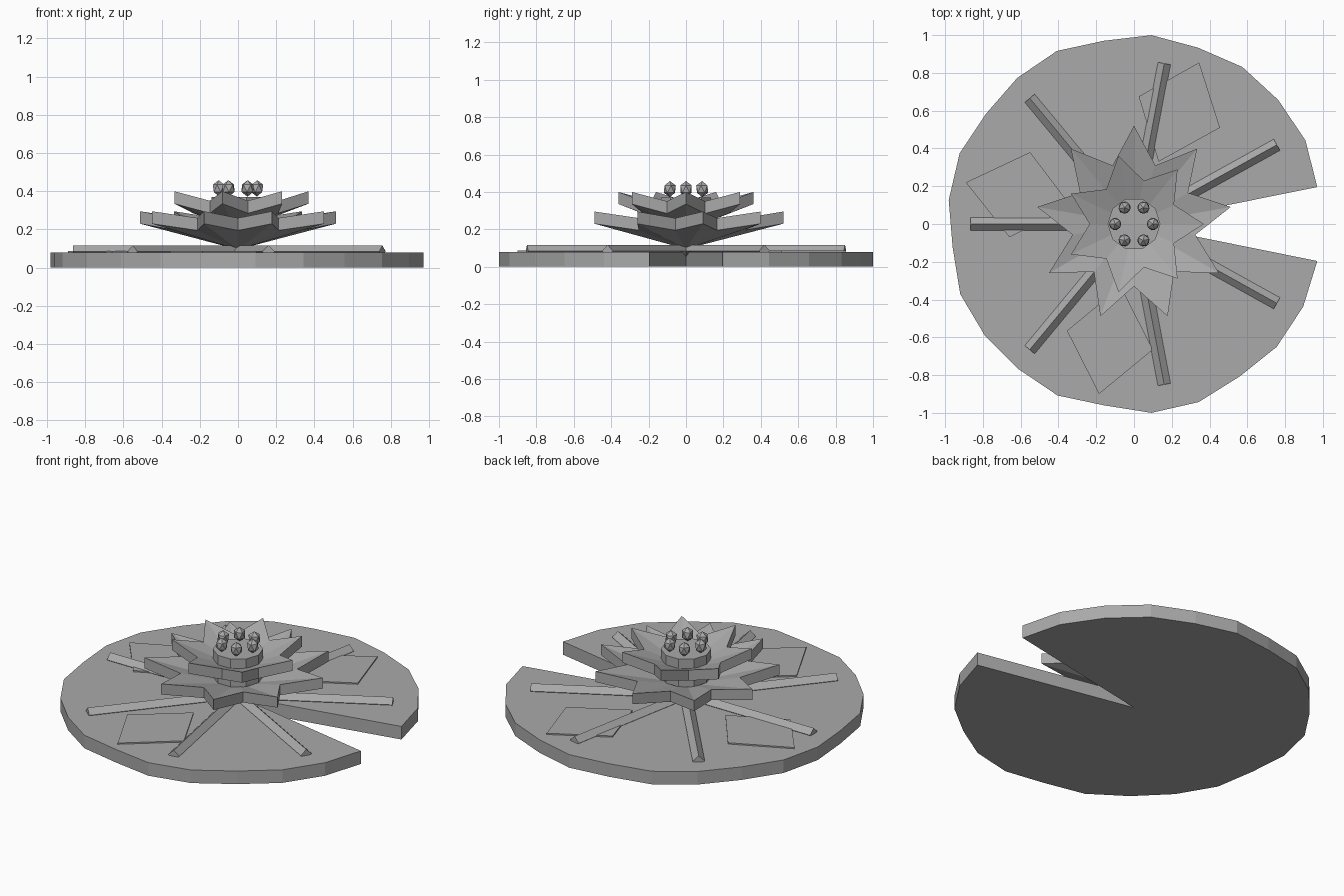
import bpy, bmesh
from math import sin, cos, pi, radians

cube = bpy.data.objects.get("Cube")
if cube:
    bpy.data.objects.remove(cube)

grey = bpy.data.materials.new("stone_grey")
grey.use_nodes = True
GREY = (0.4, 0.4, 0.4, 1)
grey.diffuse_color = GREY
grey.node_tree.nodes["Principled BSDF"].inputs["Base Color"].default_value = GREY


def polar(r, angle, z):
    return (r * cos(angle), r * sin(angle), z)


def finish(bm, name):
    bmesh.ops.recalc_face_normals(bm, faces=bm.faces)
    mesh = bpy.data.meshes.new(name)
    bm.to_mesh(mesh)
    bm.free()
    mesh.materials.append(grey)
    obj = bpy.data.objects.new(name, mesh)
    bpy.context.collection.objects.link(obj)
    return obj


def prism(name, outline, z0, z1):
    """Extrude a flat outline straight up."""
    bm = bmesh.new()
    face = bm.faces.new([bm.verts.new((x, y, z0)) for x, y in outline])
    top = bmesh.ops.extrude_face_region(bm, geom=[face])["geom"]
    for v in top:
        if isinstance(v, bmesh.types.BMVert):
            v.co.z = z1
    return finish(bm, name)


def star(name, petals, start, tip, valley, middle, thick):
    """Cupped star; tip and valley are (radius, height) pairs."""
    bm = bmesh.new()
    n = petals * 2
    rings = []
    for drop in (0, thick):
        ring = []
        for i in range(n):
            r, z = valley if i % 2 else tip
            ring.append(bm.verts.new(polar(r, start + i * pi / petals, z - drop)))
        centre = bm.verts.new((0, 0, middle - drop))
        for i in range(n):
            bm.faces.new((centre, ring[i], ring[(i + 1) % n]))
        rings.append(ring)
    top, low = rings
    for i in range(n):
        j = (i + 1) % n
        bm.faces.new((top[i], low[i], low[j], top[j]))
    return finish(bm, name)


# Notched leaf with a slightly uneven rim
radii = [.99, 1.01, 1.007, 1.01, .993, 1.004, .983, 1.003, .99, .977, .996, .989,
         .968, .992, .986, .982, .994, .973, 1.004, 1.003, .982, .997, .997, .99]
rim = [polar(r, radians(11.4 + 14.66 * i), 0)[:2] for i, r in enumerate(radii)]
prism("leaf_pad", [(0, 0)] + rim, 0, .08)

# Diamond-section veins radiating from the centre
for k in range(7):
    angle = radians(29 + 50.33 * k)
    bm = bmesh.new()
    ends = []
    for r in (0, .865):
        ends.append([bm.verts.new((r, .034 * cos(a), .085 + .032 * sin(a)))
                     for a in (0, pi / 2, pi, 3 * pi / 2)])
        bm.faces.new(ends[-1])
    for i in range(4):
        j = (i + 1) % 4
        bm.faces.new((ends[0][i], ends[0][j], ends[1][j], ends[1][i]))
    finish(bm, f"leaf_vein_{k + 1}").rotation_euler.z = angle

# Thin flat patches on the leaf
patches = [
    [(-.55, .38), (-.89, .22), (-.66, -.07), (-.33, .09)],
    [(.345, .855), (.025, .675), (.13, .33), (.455, .51)],
    [(-.355, -.565), (-.185, -.90), (.10, -.665), (-.07, -.33)],
]
for k, outline in enumerate(patches):
    prism(f"leaf_patch_{k + 1}", outline, .08, .088)

# Two tiers of petals
star("lower_petals", 9, pi / 2, (.52, .295), (.33, .26), .16, .065)
star("upper_petals", 7, 0, (.37, .40), (.235, .35), .26, .065)

# Flower centre and its seeds
prism("flower_centre", [polar(.14, 2 * pi * i / 10, 0)[:2] for i in range(10)], .2, .37)
for k in range(6):
    bm = bmesh.new()
    bmesh.ops.create_icosphere(bm, subdivisions=1, radius=.036)
    seed = finish(bm, f"seed_{k + 1}")
    seed.location = polar(.1, k * pi / 3, .415)
    seed.scale.z = 1.2
    seed.rotation_euler.z = k * pi / 3
